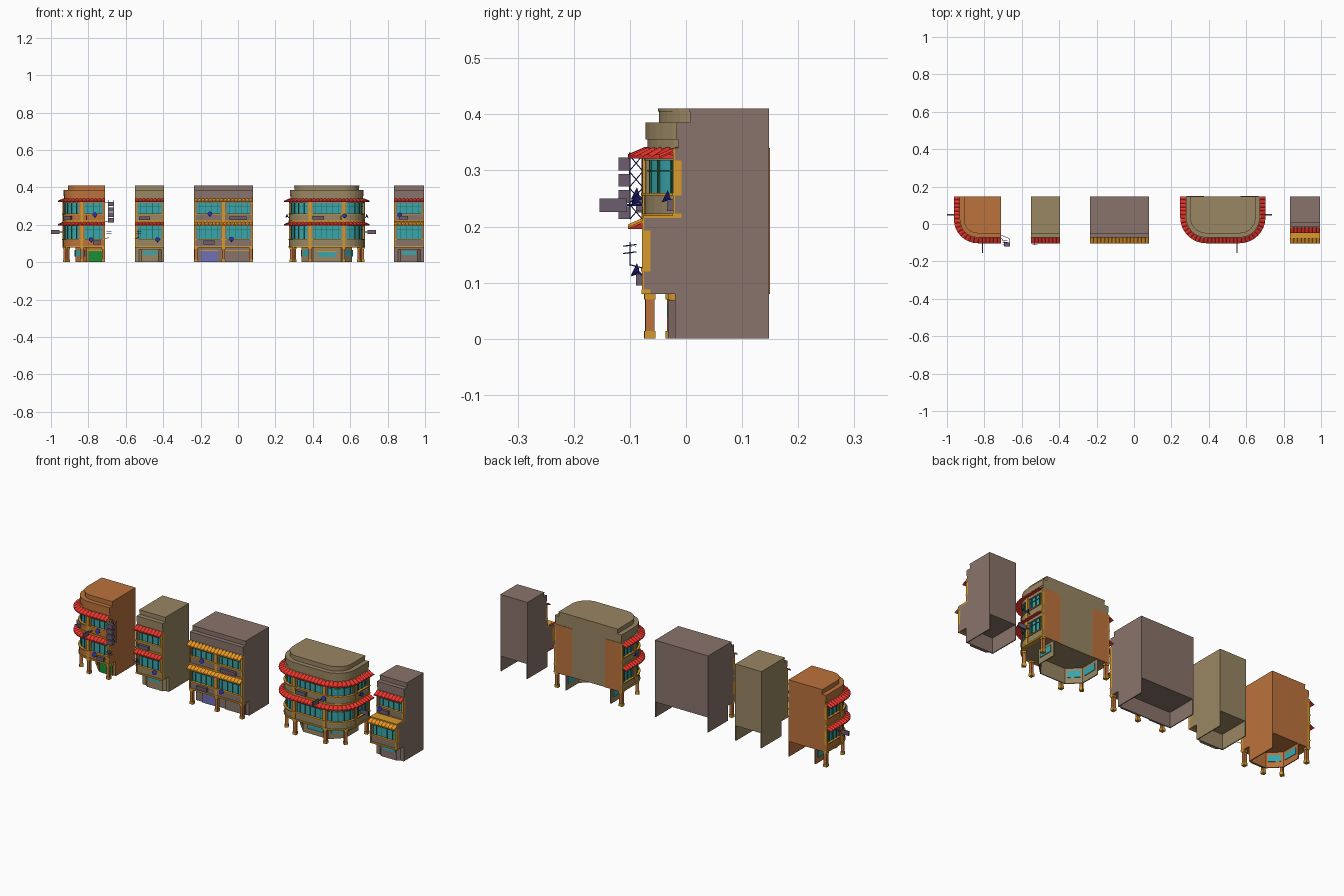
import bpy, math
from mathutils import Vector

if "Cube" in bpy.data.objects:
    bpy.data.objects.remove(bpy.data.objects["Cube"])

COL = dict(orange=(.50, .17, .045), tan=(.32, .24, .125), brown=(.25, .175, .145), yellow=(.68, .32, .025),
           red=(.85, .035, .025), tile=(.85, .32, .02), glass=(.04, .38, .42), frame=(.02, .16, .09),
           blue=(.025, .025, .33), grey=(.15, .11, .16), green=(.01, .27, .04), lilac=(.16, .16, .48))
M = {}
for k, c in COL.items():
    M[k] = bpy.data.materials.new(k)
    M[k].diffuse_color = (*c, 1)
YB = .148


def mesh(name, verts, faces, mat):
    me = bpy.data.meshes.new(name)
    me.from_pydata(verts, [], faces)
    me.materials.append(M[mat])
    ob = bpy.data.objects.new(name, me)
    bpy.context.collection.objects.link(ob)
    return ob


def loft(name, rings, mat):
    n = len(rings[0])
    v = [p for r in rings for p in r]
    f = [tuple(range(n))[::-1], tuple(range(len(v) - n, len(v)))]
    for i in range(len(rings) - 1):
        for j in range(n):
            k = (j + 1) % n
            f.append((i * n + j, i * n + k, i * n + n + k, i * n + n + j))
    return mesh(name, v, f, mat)


def prism(name, pts, z0, z1, mat):
    return loft(name, [[(x, y, z) for x, y in pts] for z in (z0, z1)], mat)


def box(name, x0, x1, y0, y1, z0, z1, mat):
    return prism(name, [(x0, y0), (x1, y0), (x1, y1), (x0, y1)], z0, z1, mat)


def rod(name, a, b, r, mat, n=6, r2=None):
    a, b = Vector(a), Vector(b)
    q = (b - a).to_track_quat('Z', 'Y')
    ring = lambda c, rad: [c + q @ Vector((rad * math.cos(t * math.tau / n), rad * math.sin(t * math.tau / n), 0))
                           for t in range(n)]
    return loft(name, [ring(a, r), ring(b, r if r2 is None else r2)], mat)


# facade line running left to right: nodes are (s, x, y, normal x, normal y)
def facade(x0, x1, rl=0, rr=0, yf=-.075):
    raw, N = [], 8
    if rl:
        raw.append((x0, YB, -1, 0))
        for i in range(N + 1):
            a = math.pi + i * math.pi / 2 / N
            raw.append((x0 + rl + rl * math.cos(a), yf + rl + rl * math.sin(a), math.cos(a), math.sin(a)))
    else:
        raw.append((x0, yf, 0, -1))
    if rr:
        for i in range(N + 1):
            a = 1.5 * math.pi + i * math.pi / 2 / N
            raw.append((x1 - rr + rr * math.cos(a), yf + rr + rr * math.sin(a), math.cos(a), math.sin(a)))
        raw.append((x1, YB, 1, 0))
    else:
        raw.append((x1, yf, 0, -1))
    s, out = 0, []
    for i, p in enumerate(raw):
        if i:
            s += math.hypot(p[0] - raw[i - 1][0], p[1] - raw[i - 1][1])
        out.append((s, *p))
    return out


def at(path, s, off):
    for a, b in zip(path, path[1:]):
        if s <= b[0] + 1e-9:
            break
    t = (s - a[0]) / (b[0] - a[0])
    x, y, nx, ny = [a[i] + (b[i] - a[i]) * t for i in range(1, 5)]
    return x + nx * off, y + ny * off


def strip(name, path, s0, s1, o0, o1, z0, z1, mat):
    s0, s1 = max(s0, 0), min(s1, path[-1][0])
    ss = [s0] + [n[0] for n in path if s0 + 1e-4 < n[0] < s1 - 1e-4] + [s1]
    prof = [(o0, z0), (o1, z0), (o1, z1), (o0, z1)]
    return loft(name, [[(*at(path, s, o), z) for o, z in prof] for s in ss], mat)


def solid(name, path, off, z0, z1, mat):
    pts = [at(path, n[0], off) for n in path]
    if path[-1][4] < -.5:
        pts.append((path[-1][1], YB))
    if path[0][4] < -.5:
        pts.append((path[0][1], YB))
    return prism(name, pts, z0, z1, mat)


# corrugated tile awning
def awning(name, path, zt, mat):
    L = path[-1][0]
    n = round(L / .02)
    rings = []
    for i in range(4 * n + 1):
        s, h = L * i / (4 * n), (0, .0035, .005, .0035)[i % 4]
        rings.append([(*at(path, s, o), z) for o, z in
                      [(-.002, zt - .006), (.028, zt - .019), (.028, zt - .016 + h), (-.002, zt - .003 + h)]])
    loft(name, rings, mat)


# one storey with sill, lintel, glazing and pilasters
def storey(name, path, zb, zt, bays, wall, tiles):
    L = path[-1][0]
    solid(name + " core", path, -.012, zb, zt, wall)
    zs, zl = zb + .04, zt - .022
    for part, o, z0, z1, m in [("floor trim", .004, zb, zb + .008, "yellow"), ("low wall", 0, zb + .008, zs, wall),
                               ("sill", .005, zs, zs + .005, "yellow"), ("glass", -.008, zs + .005, zl, "glass"),
                               ("transom", -.005, zl - .02, zl - .017, "frame"), ("lintel", 0, zl, zt, wall)]:
        e = .003 if part in ("glass", "transom") else 0
        strip(f"{name} {part}", path, e, L - e, -.0125, o, z0, z1, m)
    for b in bays:
        strip(name + " pilaster", path, b - .007, b + .007, -.0125, .003, zb, zt, "yellow")
    for a, b in zip(bays, bays[1:]):
        n = max(2, round((b - a) / .032))
        for i in range(1, n):
            s = a + (b - a) * i / n
            strip(name + " mullion", path, s - .0015, s + .0015, -.0125, -.004, zs, zl, "frame")
        for s in (a + .011, b - .011):
            strip(name + " jamb", path, s - .004, s + .004, -.0125, -.002, zs, zl, wall)
    awning(name + " awning", path, zt, tiles)


def roof(name, path, wall):
    solid(name + " parapet base", path, -.006, .335, .355, wall)
    solid(name + " parapet", path, -.003, .355, .385, wall)
    solid(name + " roof step", path, -.027, .385, .407, wall)
    solid(name + " roof cap", path, -.025, .405, .41, wall)


def column(path, s):
    strip("column shaft", path, s - .008, s + .008, -.018, -.002, .012, .08, "orange")
    strip("column base", path, s - .01, s + .01, -.02, 0, 0, .014, "yellow")
    strip("column capital", path, s - .01, s + .01, -.02, 0, .07, .08, "yellow")


def arc_bays(x0, x1, rl, rr):
    p = facade(x0, x1, rl, rr)
    q = [0]
    if rl:
        q += [p[1][0], p[9][0]]
    if rr:
        q += [p[-10][0], p[-2][0]]
    return p, q + [p[-1][0]]


# houses: facade, bay edges, walls, awning tiles
pA, bA = arc_bays(-.935, -.71, .1, 0)
pD, bD = arc_bays(.275, .675, .11, .11)
pB, pC, pE = facade(-.55, -.395), facade(-.235, .08), facade(.835, .995)
pE2 = facade(.835, .995, yf=-.02)
for name, p, p2, bays, wall, tl in [("corner house", pA, pA, bA, "orange", "red"),
                                    ("narrow house", pB, pB, [0, .155], "tan", "red"),
                                    ("wide house", pC, pC, [0, .1575, .315], "brown", "tile"),
                                    ("round house", pD, pD, bD, "tan", "red"),
                                    ("balcony house", pE, pE2, [0, .16], "brown", "red")]:
    storey(name + " lower", p, .08, .215, bays, wall, "tile" if p is pE else tl)
    storey(name + " upper", p2, .215, .34, bays, wall, tl)
    roof(name, p2, wall)
box("balcony deck", .835, .995, -.077, -.02, .211, .22, "yellow")
for x in (.28, .57):
    box("back panel", x, x + .095, YB - .01, YB + .002, .08, .34, "orange")

# ground floors: thin walls, open at the back and underneath
G = -.02
for n, pts, m in [("narrow", [(-.55, YB), (-.55, G), (-.395, G), (-.395, YB)], "tan"),
                  ("wide", [(-.235, YB), (-.235, G), (.08, G), (.08, YB)], "brown"),
                  ("balcony", [(.835, YB), (.835, G), (.995, G), (.995, YB)], "brown"),
                  ("corner", [(-.87, YB), (-.87, .04), (-.81, G), (-.71, G), (-.71, YB)], "orange"),
                  ("round", [(.34, YB), (.34, .04), (.40, G), (.55, G), (.61, .04), (.61, YB)], "tan")]:
    for a, b in zip(pts, pts[1:]):
        a, b = Vector(a), Vector(b)
        d = (b - a).normalized()
        i = Vector((-d.y, d.x)) * .005
        prism(n + " ground wall", [a, b, b + i, a + i], 0, .08, m)
        if .06 < (b - a).length < .12 and abs(d.y) > .1:
            c, e, o = a.lerp(b, .15), a.lerp(b, .85), i * .6
            prism(n + " angled window", [c - o, e - o, e + i + o, c + i + o], .03, .065, "glass")
for x0, x1, m in [(-.53, -.41, "tan"), (.855, .975, "brown")]:
    prism("shop bay", [(x0, G), (x0 + .015, G - .012), (x1 - .015, G - .012), (x1, G)], 0, .068, m)
    box("shop window", x0 + .022, x1 - .022, G - .014, G, .04, .06, "glass")
for x0, x1, z0, z1, m in [(-.8, -.725, 0, .06, "green"), (-.195, -.11, 0, .06, "lilac"),
                          (-.06, .06, 0, .06, "brown"), (.43, .52, .028, .055, "glass")]:
    box("shop front", x0, x1, G - .006, G, z0, z1, m)
    box("shop front head", x0 - .006, x1 + .006, G - .008, G, z1, z1 + .006, "yellow")
for x, s in [(-.87, -1), (.34, -1), (.61, 1)]:
    box("side shop window", min(x, x + s * .004), max(x, x + s * .004), .055, .13, .03, .065, "glass")

# arcade columns
for p, b in [(pA, bA), (pD, bD)]:
    L = p[-1][0]
    mids = [b[1] + .36 * (b[2] - b[1])] + ([b[4] - .36 * (b[4] - b[3])] if len(b) > 4 else [])
    for s in [min(max(s, .01), L - .01) for s in [b[0], *b[2:4], b[-1]] + mids]:
        column(p, s)
for s in (.01, .1575, .305):
    column(pC, s)

# projecting signs
for x0, x1, d in [(-1, -.955, 1), (.693, .738, -1)]:
    box("side sign", x0, x1, .046, .054, .15, .173, "grey")
    xa = x1 if d > 0 else x0
    rod("side sign bracket", (xa, .05, .162), (xa + d * .022, .05, .162), .002, "blue")
for x in (-.81, .55):
    box("front sign", x - .003, x + .003, -.154, -.105, .226, .25, "grey")
    rod("front sign bracket", (x, -.105, .238), (x, -.07, .238), .002, "blue")

# stacked sign with lattice on the corner house
for i in range(4):
    z = .213 + i * .029
    box("stacked sign panel", -.695, -.662, -.12, -.1, z, z + .023, "grey")
    for x in (-.69, -.667):
        rod("lattice brace", (x, -.1, z), (x, -.078, z + .026), .0009, "blue", 4)
        rod("lattice brace", (x, -.078, z), (x, -.1, z + .026), .0009, "blue", 4)
for x in (-.69, -.667):
    for y in (-.1, -.078):
        rod("lattice post", (x, y, .213), (x, y, .332), .0012, "blue", 4)
for z in (.22, .32):
    rod("lattice tie", (-.667, -.078, z), (-.712, -.06, z), .0012, "blue", 4)

# window boxes, dishes and aerials
for p, s, z, w in [(pC, .235, .225, .09), (pA, .2, .228, .05), (pB, .05, .225, .06), (pD, .33, .228, .06),
                   (pC, .08, .095, .06), (pA, .36, .095, .04), (pE2, .05, .228, .05)]:
    strip("window box", p, s - w / 2, s + w / 2, 0, .014, z, z + .02, "grey")
for p, s, z in [(pC, .085, .255), (pA, .35, .25), (pD, .1, .245), (pD, .47, .245), (pD, .66, .245), (pA, .33, .118),
                (pC, .2, .12), (pB, .12, .118), (pE2, .03, .25)]:
    a, b, c = [at(p, s, o) for o in (0, .01, .018)]
    rod("dish arm", (*a, z - .01), (*b, z), .002, "blue")
    rod("dish", (*b, z), (*c, z + .004), .004, "blue", 10, .013)
for x, y in [(-.69, -.1), (-.53, -.1)]:
    rod("aerial mast", (x, y, .13), (x, y, .172), .001, "blue", 4)
    rod("aerial arm", (x, y, .132), (x - .022, -.073, .125), .001, "blue", 4)
    for z in (.152, .165):
        rod("aerial boom", (x, y - .012, z), (x, y + .012, z + .003), .001, "blue", 4)
        for i in range(4):
            yy = y - .011 + i * .007
            rod("aerial bar", (x - .014, yy, z), (x + .014, yy, z), .0008, "blue", 4)

for m in bpy.data.materials:
    if m.users and not m.is_grease_pencil:
        m.use_nodes = True
        m.node_tree.nodes["Principled BSDF"].inputs["Base Color"].default_value = m.diffuse_color
